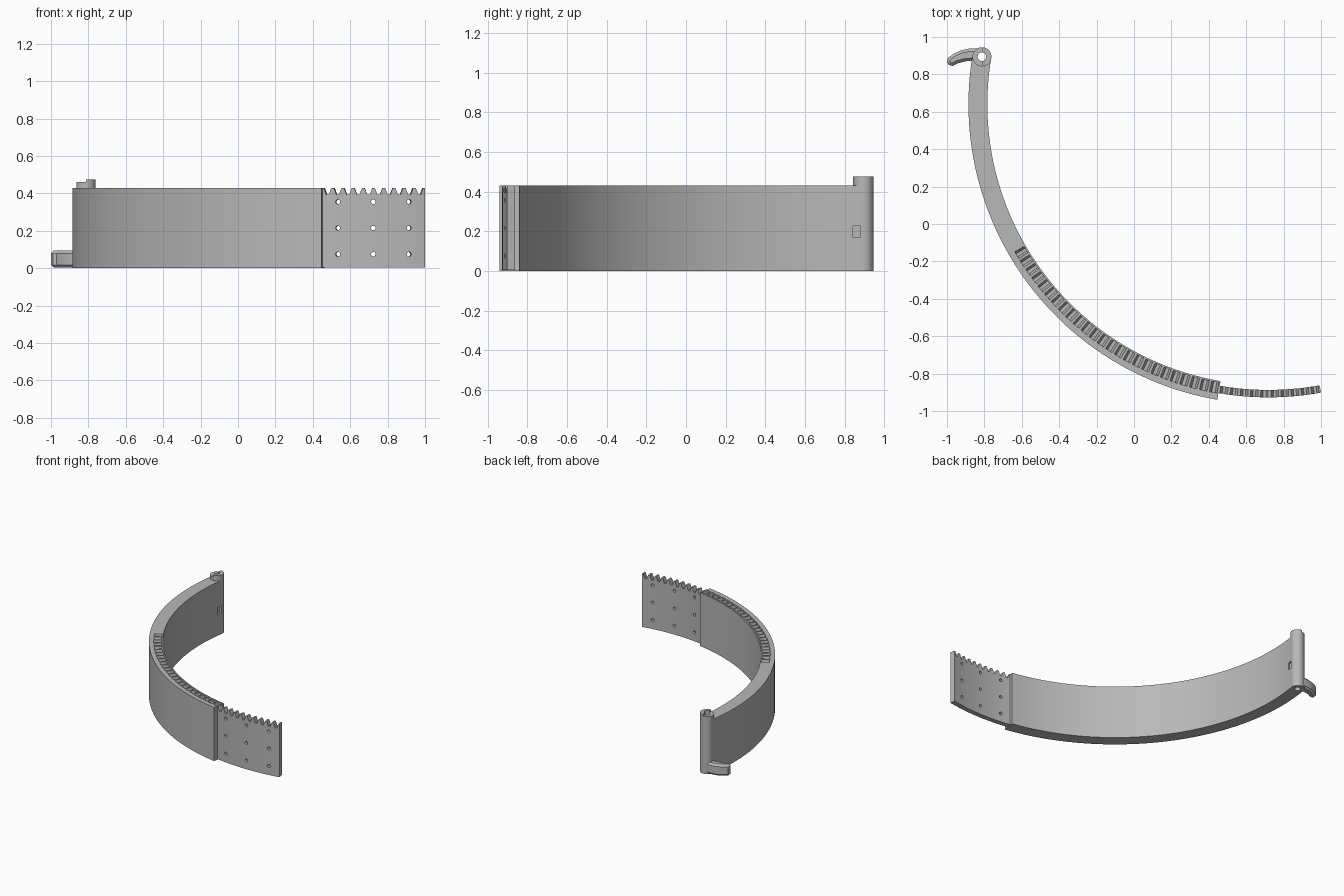
import bpy, bmesh
from math import sin, cos, radians
from mathutils import Matrix, Vector

old = bpy.data.objects.get("Cube")
if old:
    bpy.data.objects.remove(old, do_unlink=True)

grey = bpy.data.materials.new("plain grey")
grey.use_nodes = True
grey.diffuse_color = (0.48, 0.48, 0.48, 1)
grey.node_tree.nodes["Principled BSDF"].inputs["Base Color"].default_value = (0.48, 0.48, 0.48, 1)

CENTRE = Vector((0.718, 0.64, 0))   # centre of the curved band
HINGE = Vector((-0.813, 0.894, 0))
TOP, ROOT = 0.43, 0.393             # tooth tip and root heights
PITCH = 2.01                        # degrees per tooth
MOUTH = -9.8                        # angle where the band ends


def on_arc(r, angle, z=0):
    a = radians(angle)
    return CENTRE + Vector((r * sin(a), -r * cos(a), z))


def arc_wall(bm, r0, r1, stations):
    """Curved wall; stations are (angle, bottom, top)."""
    rings = [[bm.verts.new(on_arc(r, a, z)) for r, z in ((r0, lo), (r1, lo), (r1, hi), (r0, hi))]
             for a, lo, hi in stations]
    for p, q in zip(rings, rings[1:]):
        for k in range(4):
            n = (k + 1) % 4
            bm.faces.new((p[k], p[n], q[n], q[k]))
    bm.faces.new(rings[0])
    bm.faces.new(rings[-1][::-1])


def cylinder(bm, radius, depth, matrix, sides=32):
    bmesh.ops.create_cone(bm, cap_ends=True, segments=sides, radius1=radius,
                          radius2=radius, depth=depth, matrix=matrix)


def box(bm, lo, hi):
    lo, hi = Vector(lo), Vector(hi)
    bmesh.ops.create_cube(bm, size=1, matrix=Matrix.Translation((lo + hi) / 2)
                          @ Matrix.Diagonal((*(hi - lo), 1)))


def finish(bm, name):
    bmesh.ops.recalc_face_normals(bm, faces=bm.faces[:])
    mesh = bpy.data.meshes.new(name)
    bm.to_mesh(mesh)
    bm.free()
    ob = bpy.data.objects.new(name, mesh)
    ob.data.materials.append(grey)
    bpy.context.collection.objects.link(ob)
    return ob


def activate(ob):
    bpy.ops.object.select_all(action='DESELECT')
    ob.select_set(True)
    bpy.context.view_layer.objects.active = ob


def cut(ob, cutter):
    cutter.hide_render = True
    mod = ob.modifiers.new("cut", 'BOOLEAN')
    mod.operation, mod.solver, mod.object = 'DIFFERENCE', 'EXACT', cutter
    activate(ob)
    bpy.ops.object.modifier_apply(modifier=mod.name)
    bpy.data.objects.remove(cutter, do_unlink=True)


def smooth(ob):
    activate(ob)
    bpy.ops.object.shade_smooth_by_angle(angle=radians(30))


def pin_hole():
    bm = bmesh.new()
    cylinder(bm, 0.023, 2, Matrix.Translation(HINGE))
    return finish(bm, "pin_hole_cutter")


# Main curved band
bm = bmesh.new()
start, steps = -99.5, 72
arc_wall(bm, 1.502, 1.603, [(start + (MOUTH - start) * i / steps, 0, TOP) for i in range(steps + 1)])
band = finish(bm, "curved_band")

# Notches of the rack held in the band, cut one tooth gap at a time
bm = bmesh.new()
lift = TOP + 0.02
for i in range(25):
    a = MOUTH - PITCH * (i + 0.5)
    arc_wall(bm, 1.511, 1.568, [(a - PITCH * 0.38, TOP - 0.001, lift), (a - PITCH * 0.16, ROOT, lift),
                                (a + PITCH * 0.16, ROOT, lift), (a + PITCH * 0.38, TOP - 0.001, lift)])
cut(band, finish(bm, "notch_cutter"))
cut(band, pin_hole())
smooth(band)

# Thin toothed strip that slides out of the band
bm = bmesh.new()
stations = [(MOUTH, 0.004, TOP)]
for i in range(10):
    for f, z in ((0.13, TOP), (0.37, ROOT), (0.63, ROOT), (0.87, TOP)):
        stations.append((MOUTH + PITCH * (i + f), 0.004, z))
stations.append((MOUTH + PITCH * 10.03, 0.004, TOP))
arc_wall(bm, 1.527, 1.567, stations)
strip = finish(bm, "toothed_strip")

# Grid of small round holes
bm = bmesh.new()
for a in (-6.75, 0.2, 7.2):
    for z in (0.075, 0.215, 0.355):
        turn = Matrix.Rotation(radians(a), 4, 'Z') @ Matrix.Rotation(radians(90), 4, 'X')
        cylinder(bm, 0.012, 0.2, Matrix.Translation(on_arc(1.547, a, z)) @ turn, 16)
cut(strip, finish(bm, "hole_cutter"))
smooth(strip)

# Hinge barrel with a stepped top and a small latch pocket
bm = bmesh.new()
cylinder(bm, 0.051, 0.475, Matrix.Translation(HINGE + Vector((0, 0, 0.2375))), 40)
barrel = finish(bm, "hinge_barrel")
bm = bmesh.new()
box(bm, (-0.9, 0.8, 0.46), (HINGE.x, 1, 0.6))
cut(barrel, finish(bm, "step_cutter"))
cut(barrel, pin_hole())
for part in (barrel, band):
    bm = bmesh.new()
    box(bm, (-0.782, 0.842, 0.168), (-0.7, 0.88, 0.226))
    cut(part, finish(bm, "pocket_cutter"))
smooth(barrel)
smooth(band)

# Hooked lever at the foot of the hinge
bm = bmesh.new()
outline = [(-0.835, 0.938), (-0.88, 0.938), (-0.925, 0.929), (-0.965, 0.910), (-0.995, 0.888), (-1.0, 0.866),
           (-0.99, 0.850), (-0.97, 0.845), (-0.94, 0.860), (-0.90, 0.870), (-0.855, 0.872)]
face = bm.faces.new([bm.verts.new((x, y, 0.003)) for x, y in outline])
top = bmesh.ops.extrude_face_region(bm, geom=[face])["geom"]
bmesh.ops.translate(bm, vec=(0, 0, 0.092), verts=[v for v in top if isinstance(v, bmesh.types.BMVert)])
bmesh.ops.recalc_face_normals(bm, faces=bm.faces[:])
rims = [e for e in bm.edges if abs(e.verts[0].co.z - e.verts[1].co.z) < 0.001]
bmesh.ops.bevel(bm, geom=rims, offset=0.015, segments=1, affect='EDGES', profile=0.5)
lever = finish(bm, "hooked_lever")
smooth(lever)
